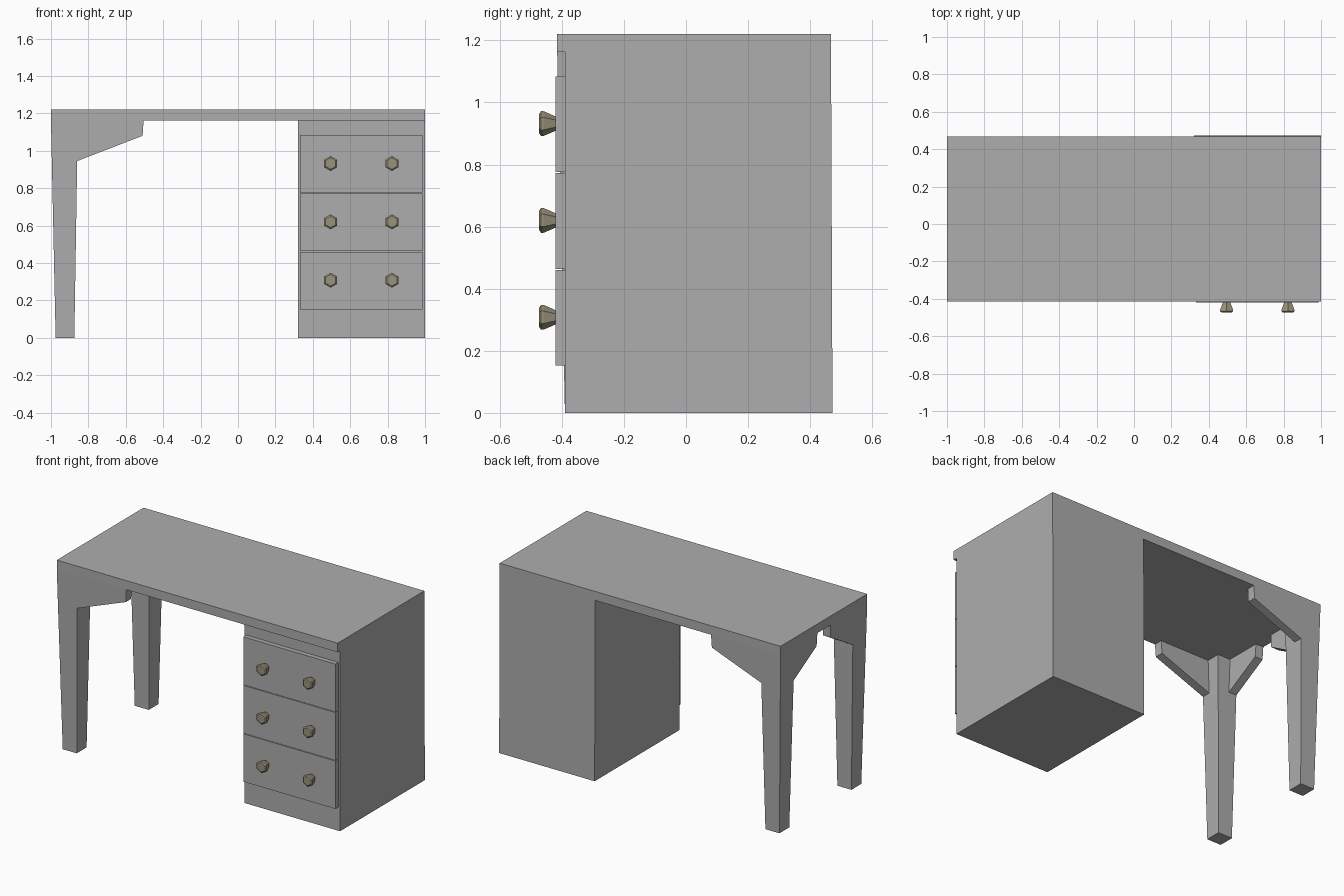
import bpy
import bmesh
from mathutils import Vector

cube = bpy.data.objects.get("Cube")
if cube:
    bpy.data.objects.remove(cube)


def material(name, color):
    m = bpy.data.materials.new(name)
    m.use_nodes = True
    m.diffuse_color = color
    m.node_tree.nodes["Principled BSDF"].inputs["Base Color"].default_value = color
    return m


GREY = material("grey paint", (0.42, 0.42, 0.42, 1))
BRASS = material("dull brass", (0.32, 0.29, 0.2, 1))
FRONT, BACK, TOP, UNDER = -0.415, 0.467, 1.22, 1.162


def loft(name, rings, mat):
    """Solid through a list of equal-sized point loops, capped at both ends."""
    bm = bmesh.new()
    loops = [[bm.verts.new(p) for p in ring] for ring in rings]
    n = len(loops[0])
    for a, b in zip(loops, loops[1:]):
        for i in range(n):
            j = (i + 1) % n
            bm.faces.new((a[i], a[j], b[j], b[i]))
    bm.faces.new(loops[0])
    bm.faces.new(loops[-1])
    bmesh.ops.recalc_face_normals(bm, faces=bm.faces)
    mesh = bpy.data.meshes.new(name)
    bm.to_mesh(mesh)
    bm.free()
    mesh.materials.append(mat)
    ob = bpy.data.objects.new(name, mesh)
    bpy.context.collection.objects.link(ob)
    return ob


def box(name, x, y, z, mat):
    rings = [[(a, y[0], z[0]), (a, y[1], z[0]), (a, y[1], z[1]), (a, y[0], z[1])] for a in x]
    return loft(name, rings, mat)


def merge(target, parts):
    """Union the parts into the target and clean up coplanar faces."""
    for part in parts:
        mod = target.modifiers.new("union", 'BOOLEAN')
        mod.operation = 'UNION'
        mod.solver = 'EXACT'
        mod.object = part
    bpy.context.view_layer.update()
    mesh = bpy.data.meshes.new_from_object(target.evaluated_get(bpy.context.evaluated_depsgraph_get()))
    target.modifiers.clear()
    target.data = mesh
    mesh.materials.clear()
    mesh.materials.append(GREY)
    for part in parts:
        bpy.data.objects.remove(part)
    bm = bmesh.new()
    bm.from_mesh(mesh)
    bmesh.ops.remove_doubles(bm, verts=bm.verts, dist=0.0002)
    bmesh.ops.dissolve_limit(bm, angle_limit=0.01, verts=bm.verts, edges=bm.edges)
    for f in bm.faces:
        f.material_index = 0
    bm.to_mesh(mesh)
    bm.free()


# Tabletop and drawer cabinet, overhanging at the front
desk = box("desk_body", (-1, 1), (FRONT, BACK), (UNDER, TOP), GREY)
side = [(-0.39, 0), (0.472, 0), (BACK, TOP), (FRONT, TOP), (FRONT, UNDER), (-0.39, UNDER)]
parts = [loft("cabinet", [[(x, y, z) for y, z in side] for x in (0.32, 1)], GREY)]


# Tapered legs with corner braces; u and v run inward from the table corner
def outer(z):
    return 0.025 * (1 - z / UNDER)


def inner(z):
    return 0.125 + 0.016 * z


for name, y0, sy in (("front", FRONT, 1), ("back", BACK, -1)):
    def place(u, v, z):
        return Vector((-1 + u, y0 + sy * v, z))

    rings = []
    for z in (0, UNDER):
        o, i = outer(z), inner(z)
        rings.append([place(u, v, z) for u, v in ((o, o), (i, o), (i, i), (o, i))])
    parts.append(loft(name + "_leg", rings, GREY))
    for reach, swap in ((0.49, False), (0.37, True)):
        shape = [(0.07, 0.945), (0.14, 0.945), (reach, 1.08), (reach + 0.005, UNDER), (0.07, UNDER)]
        rings = []
        for depth in (0, 0.055):
            ring = []
            for u, z in shape:
                v = outer(z) + depth
                ring.append(place(v, u, z) if swap else place(u, v, z))
            rings.append(ring)
        parts.append(loft(name + "_brace", rings, GREY))
merge(desk, parts)

# Three drawer fronts, each with two hexagonal knobs
HEX = [(0, 1), (0.87, 0.5), (0.87, -0.5), (0, -1), (-0.87, -0.5), (-0.87, 0.5)]
for k in range(3):
    low = 0.152 + 0.312 * k
    box(f"drawer_{k + 1}", (0.332, 0.987), (-0.42, -0.39), (low, low + 0.308), GREY)
    for label, x in (("right", 0.495), ("left", 0.823)):
        rings = [[(x + r * a, y, low + 0.156 + r * b) for a, b in HEX]
                 for y, r in ((-0.42, 0.023), (-0.459, 0.04), (-0.467, 0.04), (-0.473, 0.031))]
        loft(f"{label}_knob_{k + 1}", rings, BRASS)
